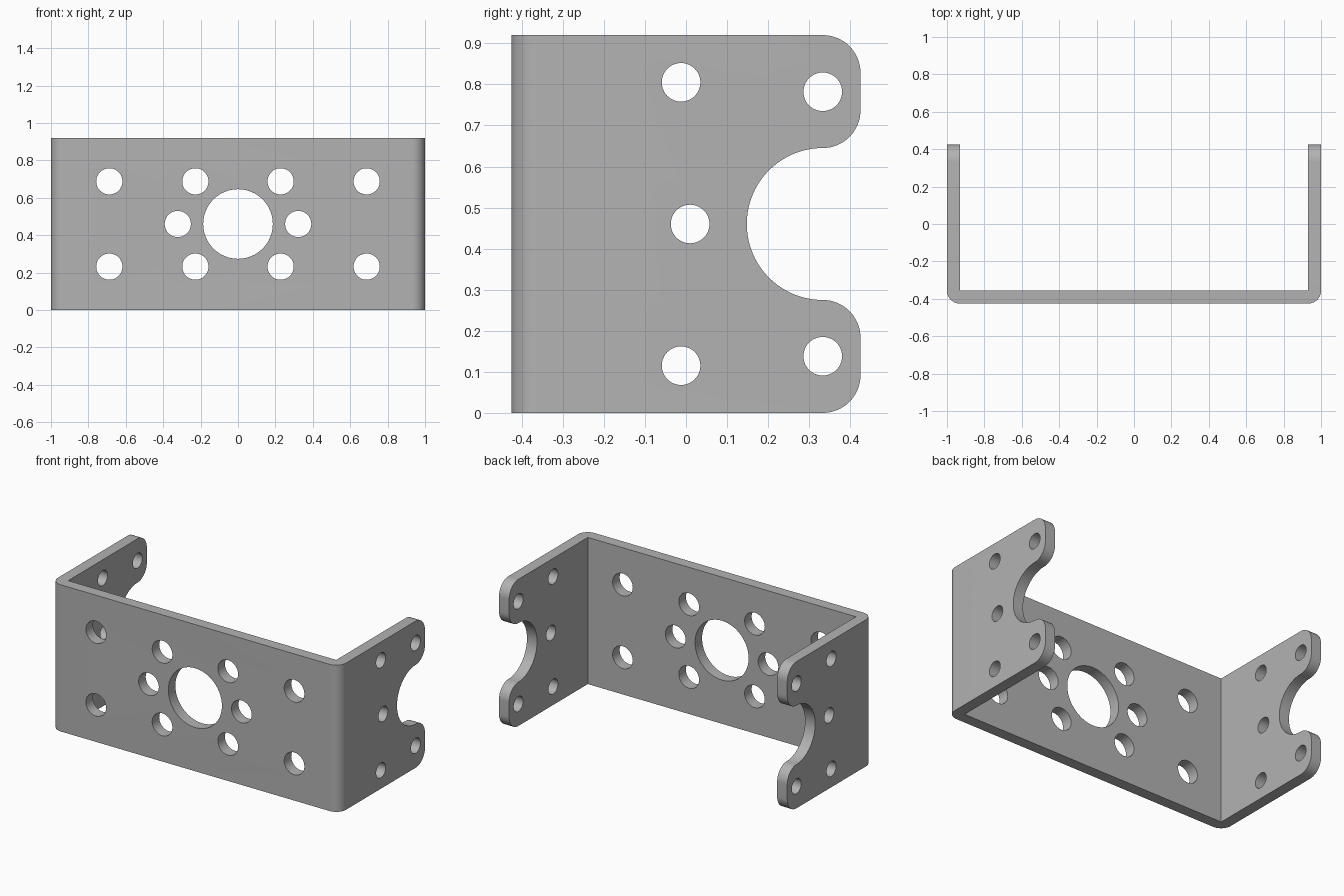
import bpy, bmesh, math
from mathutils import Matrix, Vector

if "Cube" in bpy.data.objects:
    bpy.data.objects.remove(bpy.data.objects["Cube"], do_unlink=True)

HEIGHT, BACK, FRONT, WALL = 0.92, 0.425, -0.425, 0.07
MID = HEIGHT / 2

steel = bpy.data.materials.new("grey metal")
steel.use_nodes = True
grey = (0.45, 0.45, 0.45, 1)
steel.diffuse_color = grey
steel.node_tree.nodes["Principled BSDF"].inputs["Base Color"].default_value = grey


def arc(cx, cy, r, start, end, steps=16):
    angles = [math.radians(start + (end - start) * i / steps) for i in range(steps + 1)]
    return [(cx + r * math.cos(a), cy + r * math.sin(a)) for a in angles]


def make_object(name, bm):
    bmesh.ops.recalc_face_normals(bm, faces=bm.faces)
    mesh = bpy.data.meshes.new(name)
    bm.to_mesh(mesh)
    bm.free()
    obj = bpy.data.objects.new(name, mesh)
    mesh.materials.append(steel)
    bpy.context.collection.objects.link(obj)
    return obj


def prism(name, points, direction):
    bm = bmesh.new()
    face = bm.faces.new([bm.verts.new(p) for p in points])
    ext = bmesh.ops.extrude_face_region(bm, geom=[face], use_keep_orig=True)
    verts = [v for v in ext["geom"] if isinstance(v, bmesh.types.BMVert)]
    bmesh.ops.translate(bm, verts=verts, vec=Vector(direction))
    return make_object(name, bm)


def drill(bm, center, axis, radius, depth, segments=48):
    turn = Vector((0, 0, 1)).rotation_difference(Vector(axis)).to_matrix().to_4x4()
    bmesh.ops.create_cone(bm, cap_ends=True, segments=segments, radius1=radius,
                          radius2=radius, depth=depth,
                          matrix=Matrix.Translation(center) @ turn)


# Folded channel seen from above: rounded outer bends, sharp inner corners
bend = 0.068
inner = 1 - WALL
outline = [(-1, 0.6)]
outline += arc(-1 + bend, FRONT + bend, bend, 180, 270)
outline += arc(1 - bend, FRONT + bend, bend, 270, 360)
outline += [(1, 0.6), (inner, 0.6), (inner, FRONT + WALL),
            (-inner, FRONT + WALL), (-inner, 0.6)]
bracket = prism("bracket", [(x, y, -0.1) for x, y in outline], (0, 0, HEIGHT + 0.2))

# Side silhouette: two rounded ears around a round notch
ear, notch = 0.092, 0.185
ear_y = BACK - ear
side = [(-0.6, 0)]
side += arc(ear_y, ear, ear, -90, 0)
side += arc(ear_y, MID - notch - ear, ear, 0, 90)
side += arc(ear_y, MID, notch, 270, 90, 40)[1:]
side += arc(ear_y, MID + notch + ear, ear, -90, 0)[1:]
side += arc(ear_y, HEIGHT - ear, ear, 0, 90)
side += [(-0.6, HEIGHT)]
silhouette = prism("side_silhouette", [(-1.2, y, z) for y, z in side], (2.4, 0, 0))

# Bolt holes through the front plate and both side plates
bm = bmesh.new()
drill(bm, (0, FRONT, MID), (0, 1, 0), 0.186, 0.4, 64)
for s in (-1, 1):
    drill(bm, (s * 0.322, FRONT, MID), (0, 1, 0), 0.07, 0.4)
    for t in (-1, 1):
        for x in (0.228, 0.688):
            drill(bm, (s * x, FRONT, MID + t * 0.228), (0, 1, 0), 0.07, 0.4)
drill(bm, (0, 0.01, MID), (1, 0, 0), 0.047, 2.4)
for t in (-1, 1):
    drill(bm, (0, -0.012, MID + t * 0.345), (1, 0, 0), 0.047, 2.4)
    drill(bm, (0, ear_y, MID + t * 0.322), (1, 0, 0), 0.047, 2.4)
holes = make_object("hole_cutters", bm)

# Apply the cuts and discard the cutters
bpy.context.view_layer.objects.active = bracket
for cutter, operation in ((silhouette, "INTERSECT"), (holes, "DIFFERENCE")):
    mod = bracket.modifiers.new(cutter.name, "BOOLEAN")
    mod.operation, mod.solver, mod.object = operation, "EXACT", cutter
    bpy.ops.object.modifier_apply(modifier=mod.name)
    bpy.data.objects.remove(cutter, do_unlink=True)

bpy.ops.object.select_all(action="DESELECT")
bracket.select_set(True)
bpy.ops.object.shade_smooth_by_angle(angle=math.radians(30))
